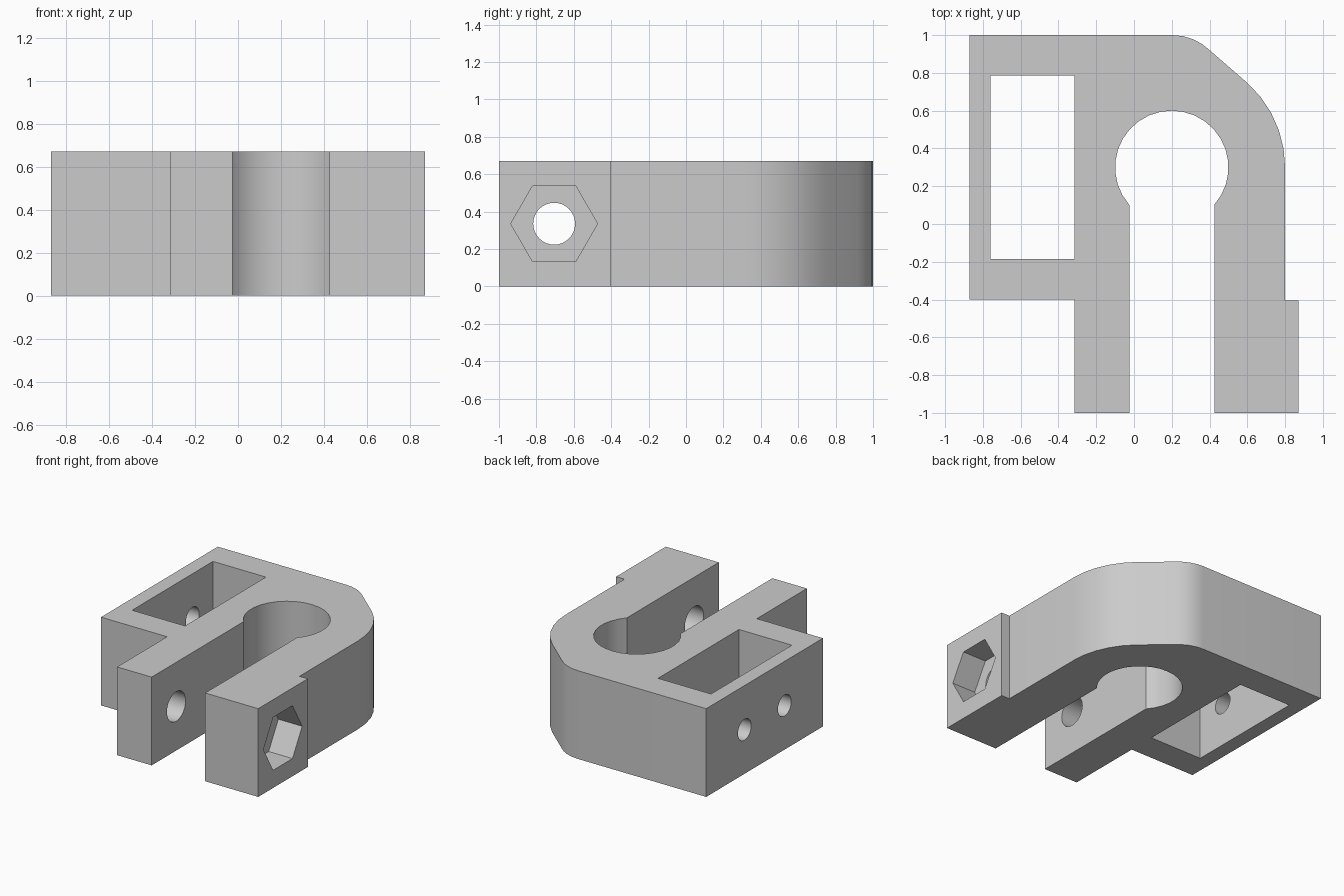
import bpy, bmesh
from math import sin, cos, radians, pi
from mathutils import Matrix

if "Cube" in bpy.data.objects:
    bpy.data.objects.remove(bpy.data.objects["Cube"], do_unlink=True)

HEIGHT = 0.67
MID = HEIGHT / 2

grey = bpy.data.materials.new("plain grey")
grey.use_nodes = True
grey.diffuse_color = (0.6, 0.6, 0.6, 1)
grey.node_tree.nodes["Principled BSDF"].inputs["Base Color"].default_value = grey.diffuse_color


def arc(cx, cy, r, start, end, steps):
    angles = [radians(start + (end - start) * i / steps) for i in range(steps + 1)]
    return [(cx + r * cos(a), cy + r * sin(a)) for a in angles]


def make_object(name, bm):
    bmesh.ops.recalc_face_normals(bm, faces=bm.faces)
    mesh = bpy.data.meshes.new(name)
    bm.to_mesh(mesh)
    bm.free()
    mesh.materials.append(grey)
    obj = bpy.data.objects.new(name, mesh)
    bpy.context.collection.objects.link(obj)
    return obj


def prism(name, outline, z0, z1):
    bm = bmesh.new()
    base = bm.faces.new([bm.verts.new((x, y, z0)) for x, y in outline])
    top = bmesh.ops.extrude_face_region(bm, geom=[base])["geom"]
    verts = [v for v in top if isinstance(v, bmesh.types.BMVert)]
    bmesh.ops.translate(bm, verts=verts, vec=(0, 0, z1 - z0))
    return make_object(name, bm)


def bore(name, x0, x1, y, radius, sides):
    # Cylinder along x, with two of its corners level
    bm = bmesh.new()
    place = Matrix.Translation(((x0 + x1) / 2, y, MID)) @ Matrix.Rotation(pi / 2, 4, "Y")
    bmesh.ops.create_cone(bm, cap_ends=True, segments=sides, radius1=radius,
                          radius2=radius, depth=x1 - x0,
                          matrix=place @ Matrix.Rotation(pi / 2, 4, "Z"))
    # Turn until a corner points along y
    first = max(bm.verts, key=lambda v: v.co.y)
    if abs(first.co.y - y - radius) > 0.001:
        bmesh.ops.rotate(bm, verts=bm.verts, cent=(0, y, MID),
                         matrix=Matrix.Rotation(pi / sides, 3, "X"))
    return make_object(name, bm)


# Clamp outline: rounded head, round seat and two arms
outline = [(-0.87, 1.0)]
outline += arc(0.205, 0.72, 0.28, 90, 45, 4)
outline += arc(0.2, 0.3, 0.6, 48, 0, 5)
outline += [(0.8, -0.405), (0.87, -0.405), (0.87, -1), (0.425, -1)]
outline += arc(0.2, 0.3, 0.3, -41.4, 221.4, 22)
outline += [(-0.025, -1), (-0.315, -1), (-0.315, -0.4), (-0.87, -0.4)]
clamp = prism("clamp_body", outline, 0, HEIGHT)

# Cutters: side window, clamp bolt hole, nut pocket, two screw holes
window = [(-0.76, -0.185), (-0.315, -0.185), (-0.315, 0.785), (-0.76, 0.785)]
cutters = [
    prism("window_cutter", window, -0.1, HEIGHT + 0.1),
    bore("bolt_hole_cutter", -0.5, 1.0, -0.705, 0.112, 32),
    bore("nut_pocket_cutter", 0.67, 1.0, -0.705, 0.232, 6),
    bore("screw_hole_cutter_back", -1.0, -0.6, 0.54, 0.08, 24),
    bore("screw_hole_cutter_front", -1.0, -0.6, 0.06, 0.08, 24),
]
bpy.context.view_layer.objects.active = clamp
for cutter in cutters:
    cutter.hide_render = True
    mod = clamp.modifiers.new(cutter.name, "BOOLEAN")
    mod.operation = "DIFFERENCE"
    mod.solver = "EXACT"
    mod.object = cutter
    bpy.ops.object.modifier_apply(modifier=mod.name)
    bpy.data.objects.remove(cutter, do_unlink=True)

# Smooth the curved walls, keep corners crisp
bpy.ops.object.select_all(action="DESELECT")
clamp.select_set(True)
bpy.ops.object.shade_smooth_by_angle(angle=radians(30))
